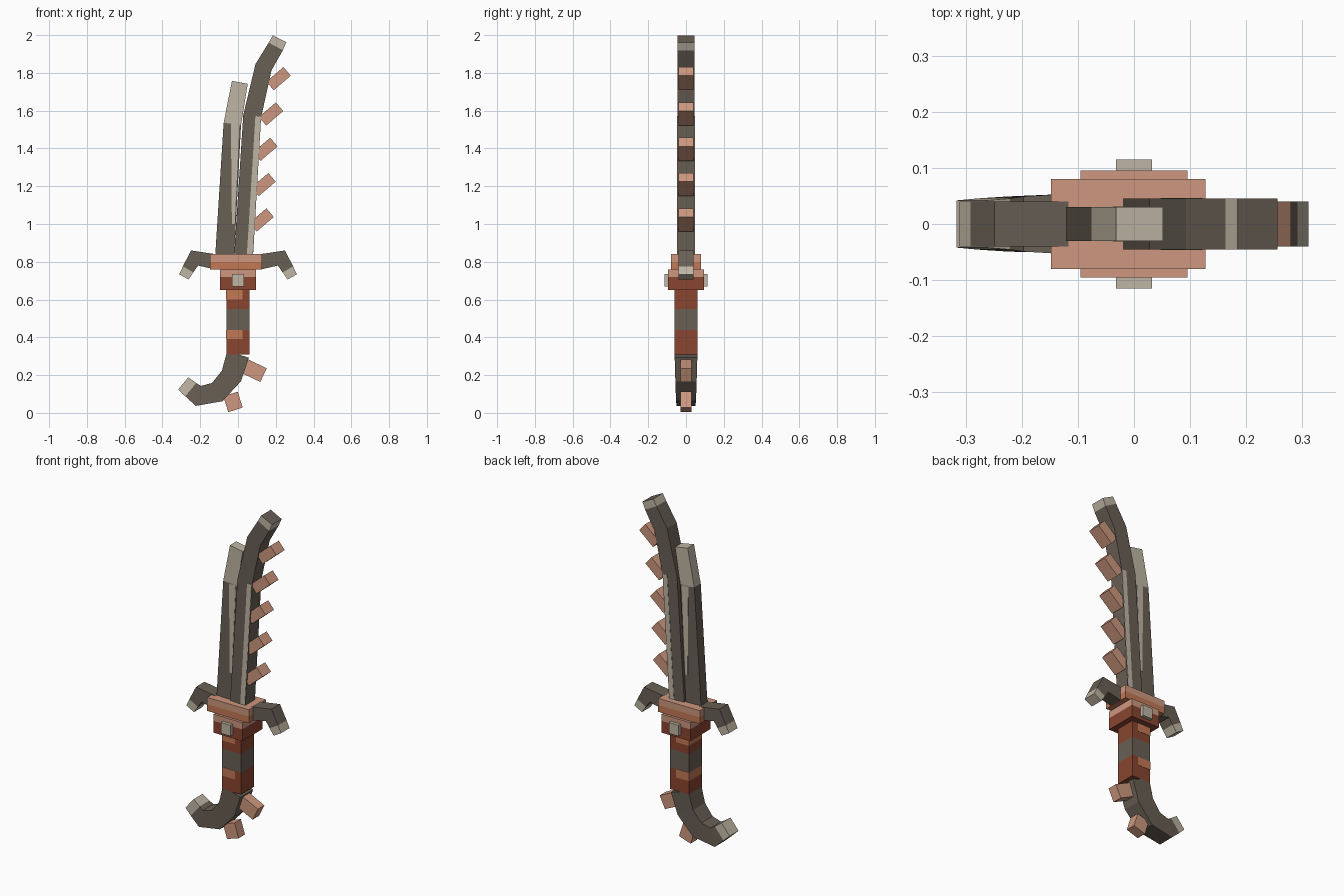
import bpy, bmesh
from mathutils import Vector

cube = bpy.data.objects.get("Cube")
if cube:
    bpy.data.objects.remove(cube, do_unlink=True)


def material(name, *rgb):
    colour = (*rgb, 1)
    mat = bpy.data.materials.new(name)
    mat.use_nodes = True
    mat.diffuse_color = colour
    mat.node_tree.nodes["Principled BSDF"].inputs["Base Color"].default_value = colour
    return mat


DARK = material("dark_iron", 0.14, 0.115, 0.09)
PALE = material("pale_bone", 0.52, 0.46, 0.37)
COPPER = material("light_copper", 0.61, 0.31, 0.21)
ORANGE = material("orange_copper", 0.54, 0.19, 0.09)
RED = material("red_leather", 0.25, 0.06, 0.03)


def bar(name, path, width, depth, mats, taper=1, thin=1):
    """Mitred rectangular bar along an x-z path, one material per segment.

    The end face takes the last material; taper and thin scale the end size.
    """
    points = [Vector(p) for p in path]
    steps = [(b - a).normalized() for a, b in zip(points, points[1:])]
    last = len(steps)
    bm = bmesh.new()
    rings = []
    for i, point in enumerate(points):
        before, after = steps[max(i - 1, 0)], steps[min(i, last - 1)]
        along = (before + after).normalized()
        t = i / last
        half_width = width / 2 * (1 + t * (taper - 1)) / along.dot(after)
        half_depth = depth / 2 * (1 + t * (thin - 1))
        side = Vector((along.y, -along.x)) * half_width
        left, right = point - side, point + side
        corners = ((left, -half_depth), (right, -half_depth),
                   (right, half_depth), (left, half_depth))
        rings.append([bm.verts.new((p.x, y, p.y)) for p, y in corners])
    bm.faces.new(rings[0])
    bm.faces.new(rings[-1]).material_index = len(mats) - 1
    for i, (low, high) in enumerate(zip(rings, rings[1:])):
        for k in range(4):
            face = bm.faces.new((low[k - 1], low[k], high[k], high[k - 1]))
            face.material_index = min(i, len(mats) - 1)
    bmesh.ops.recalc_face_normals(bm, faces=bm.faces)
    mesh = bpy.data.meshes.new(name)
    bm.to_mesh(mesh)
    bm.free()
    for mat in mats:
        mesh.materials.append(mat)
    bpy.context.collection.objects.link(bpy.data.objects.new(name, mesh))


def column(name, x, heights, width, depth, mats):
    """Upright block split into coloured bands at the given heights."""
    bar(name, [(x, z) for z in heights], width, depth, mats)


# Main curved blade with pale tip, and a worn edge painted on its flat sides
base, bend = Vector((0.03, 0.84)), Vector((0.075, 1.57))
bar("main_blade", [base, bend, (0.135, 1.83), (0.2, 1.94), (0.22, 1.98)],
    0.1, 0.09, [DARK, DARK, DARK, PALE, DARK], taper=0.8)
inset = Vector((0.032, 0))
bar("worn_edge", [base + inset, bend + inset], 0.03, 0.093, [PALE])

# Second, thinner blade with a long pale tip and a painted worn streak
bar("rear_blade", [(-0.07, 0.84), (-0.03, 1.53), (0.01, 1.75)],
    0.1, 0.06, [DARK, PALE], taper=0.85)
bar("rear_blade_wear", [(-0.025, 1), (-0.015, 1.53)], 0.015, 0.063, [PALE], taper=3)

# Evenly spaced copper teeth leaning outward along the blade
reach = Vector((0.09, 0.077))
for i, x in enumerate((0.17, 0.18, 0.19, 0.22, 0.26)):
    end = Vector((x, 1.06 + 0.187 * i))
    bar(f"blade_tooth_{i + 1}", [end - reach, end], 0.06, 0.08, [COPPER])

# Guard, collar and stud
column("guard", -0.01, (0.76, 0.8, 0.84), 0.275, 0.16, [ORANGE, COPPER])
column("collar", 0, (0.65, 0.72, 0.76), 0.19, 0.19, [RED, COPPER])
column("guard_stud", 0, (0.67, 0.735), 0.065, 0.23, [PALE])

# Drooping guard arms with pale tips
for side, name in ((-1, "right_guard_arm"), (1, "left_guard_arm")):
    arm = [(0.12, 0.8), (0.23, 0.82), (0.264, 0.76), (0.287, 0.72)]
    bar(name, [(side * x, z) for x, z in arm], 0.08, 0.08, [DARK, DARK, PALE],
        taper=0.7)

# Banded grip with a painted patch at the top of each wrap
column("grip", 0, (0.31, 0.44, 0.55, 0.65), 0.124, 0.12, [RED, DARK, RED])
for name, top in (("lower_patch", 0.44), ("upper_patch", 0.65)):
    column(name, -0.02, (top - 0.05, top), 0.085, 0.123, [ORANGE])

# Hooked pommel, narrowing toward its pale tip
bar("pommel", [(0, 0.31), (-0.035, 0.195), (-0.11, 0.11), (-0.21, 0.09),
               (-0.25, 0.123), (-0.29, 0.156)],
    0.12, 0.12, [DARK, DARK, DARK, DARK, PALE], taper=0.7, thin=0.7)

# Copper spurs on the pommel
bar("upper_spur", [(0.03, 0.25), (0.135, 0.2)], 0.08, 0.06, [COPPER])
bar("lower_spur", [(-0.04, 0.1), (-0.013, 0.016)], 0.08, 0.06, [COPPER])
